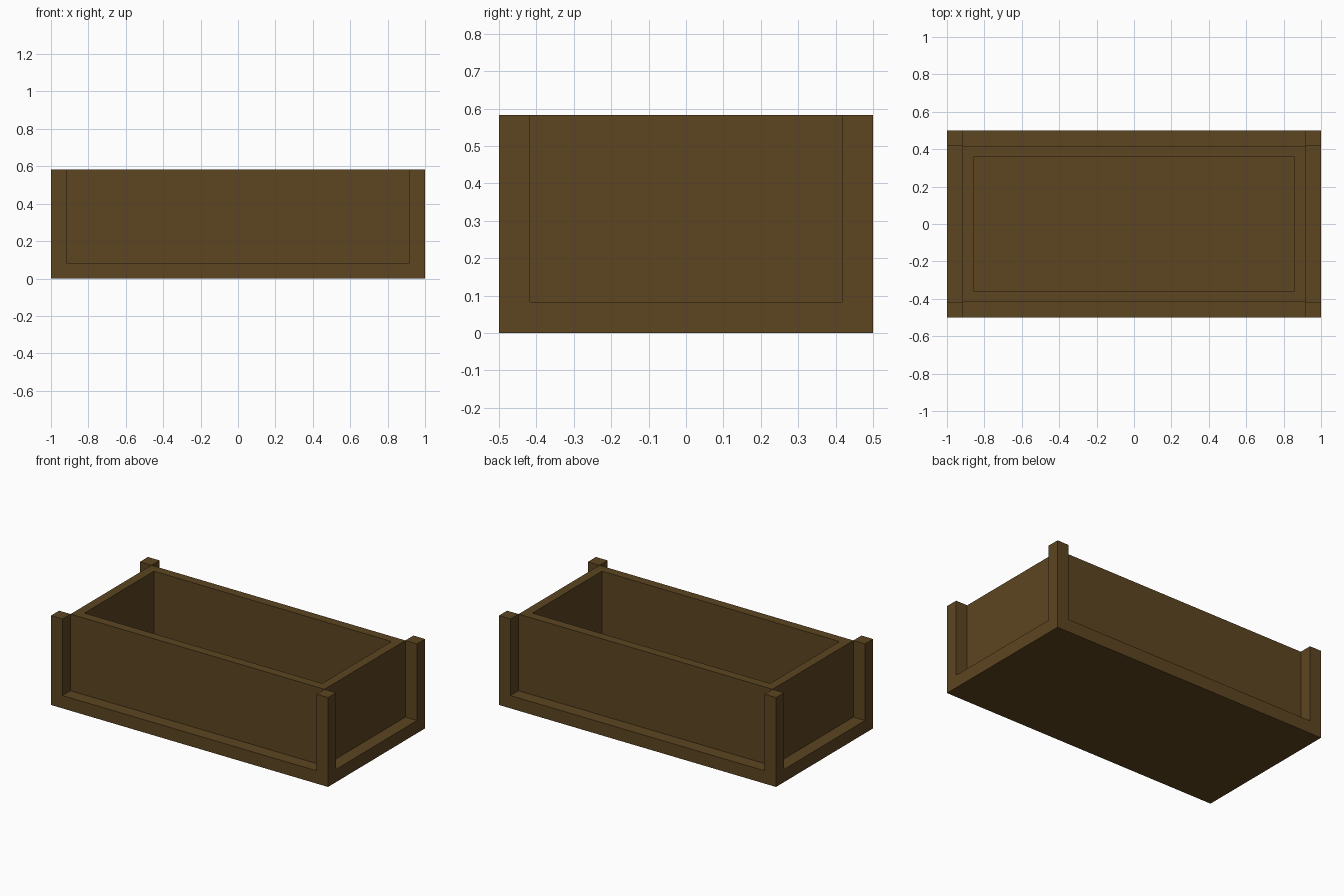
import bpy, bmesh

if "Cube" in bpy.data.objects:
    bpy.data.objects.remove(bpy.data.objects["Cube"])

U = 1 / 12            # plank thickness
TOP = 7 * U           # full height

wood = bpy.data.materials.new("dark brown wood")
wood.diffuse_color = (0.1095, 0.0595, 0.0152, 1)
wood.use_nodes = True
wood.node_tree.nodes["Principled BSDF"].inputs["Base Color"].default_value = wood.diffuse_color


def add_object(name, bm):
    bmesh.ops.recalc_face_normals(bm, faces=bm.faces)
    mesh = bpy.data.meshes.new(name)
    bm.to_mesh(mesh)
    bm.free()
    mesh.materials.append(wood)
    obj = bpy.data.objects.new(name, mesh)
    bpy.context.collection.objects.link(obj)
    return obj


def box_bm(x0, x1, y0, y1, z0, z1):
    bm = bmesh.new()
    bmesh.ops.create_cube(bm, size=1)
    for v in bm.verts:
        v.co = (x1 if v.co.x > 0 else x0,
                y1 if v.co.y > 0 else y0,
                z1 if v.co.z > 0 else z0)
    return bm


# Base slab, which is also the floor of the trough
add_object("base", box_bm(-1, 1, -0.5, 0.5, 0, U))

# Square corner posts standing on the base
for sx, side in ((-1, "left"), (1, "right")):
    for sy, end in ((-1, "front"), (1, "back")):
        xs = sorted((sx, sx * (1 - U)))
        ys = sorted((sy * 0.5, sy * (0.5 - U)))
        add_object(f"{end}_{side}_post", box_bm(*xs, *ys, U, TOP))

# Walls: one open ring, inset by a plank from the edge of the base
bm = box_bm(-1 + U, 1 - U, -0.5 + U, 0.5 - U, U, TOP)
bm.normal_update()
caps = [f for f in bm.faces if abs(f.normal.z) > 0.5]
bmesh.ops.inset_individual(bm, faces=caps, thickness=U)
bmesh.ops.bridge_loops(bm, edges=[e for f in caps for e in f.edges])
bmesh.ops.delete(bm, geom=caps, context='FACES_ONLY')
add_object("walls", bm)
